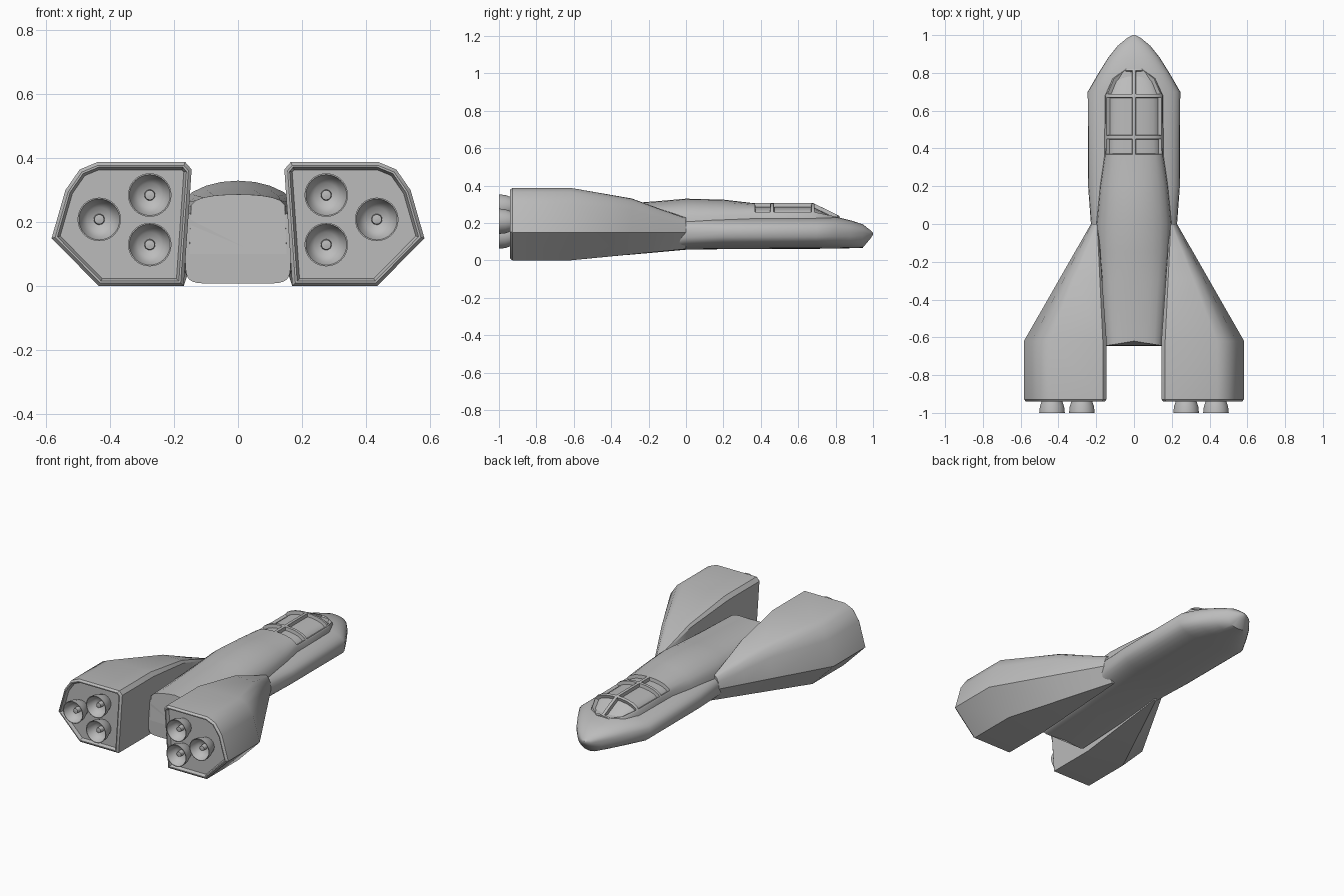
import bpy, bmesh, math
from mathutils import Vector

if "Cube" in bpy.data.objects:
    bpy.data.objects.remove(bpy.data.objects["Cube"])

grey = bpy.data.materials.new("hull_grey")
grey.diffuse_color = (0.5, 0.5, 0.5, 1)
grey.use_nodes = True
grey.node_tree.nodes["Principled BSDF"].inputs["Base Color"].default_value = grey.diffuse_color


def finish(bm, name):
    bmesh.ops.recalc_face_normals(bm, faces=bm.faces)
    me = bpy.data.meshes.new(name)
    bm.to_mesh(me)
    bm.free()
    me.materials.append(grey)
    ob = bpy.data.objects.new(name, me)
    bpy.context.collection.objects.link(ob)
    return ob


def loft(rings):
    """Skin closed rings of points and cap both ends."""
    bm = bmesh.new()
    vs = [[bm.verts.new(p) for p in r] for r in rings]
    n = len(rings[0])
    for a, b in zip(vs, vs[1:]):
        for i in range(n):
            j = (i + 1) % n
            bm.faces.new((a[i], a[j], b[j], b[i]))
    caps = [bm.faces.new(vs[0]), bm.faces.new(vs[-1])]
    bmesh.ops.recalc_face_normals(bm, faces=bm.faces)
    return bm, caps


def hull_ring(y, w, zb, zt, n, mid=0.15, dent=0.0):
    pts = []
    for i in range(32):
        a = 2 * math.pi * i / 32
        c, s = math.cos(a), math.sin(a)
        x = w * math.copysign(abs(c) ** (2 / n), c)
        h = (zt - mid) if s > 0 else (mid - zb)
        z = mid + h * math.copysign(abs(s) ** (2 / n), s)
        pts.append((x, y + dent * (1 - abs(x) / w), z))
    return pts


# Lower hull: y, half width, bottom, top, squareness
hull = [(-0.645, 0.165, 0.008, 0.235, 8), (-0.3, 0.185, 0.03, 0.235, 5),
        (0.0, 0.228, 0.057, 0.235, 2.8), (0.2, 0.243, 0.06, 0.235, 2.6),
        (0.7, 0.245, 0.062, 0.235, 2.6), (0.8, 0.187, 0.063, 0.234, 2.5),
        (0.88, 0.137, 0.065, 0.214, 2.4), (0.945, 0.085, 0.067, 0.193, 2.2),
        (0.985, 0.036, 0.115, 0.162, 2), (1.0, 0.006, 0.137, 0.147, 2)]
rings = [hull_ring(*h, mid=0.142 if h[0] > 0.98 else 0.15,
                   dent=0.025 if h[0] < -0.6 else 0) for h in hull]
bm, _ = loft(rings)
finish(bm, "hull")

# Upper spine and canopy: y, half width, base, top, arch exponent
spine = [(-0.645, 0.152, 0.1, 0.287, 0.15), (-0.3, 0.18, 0.15, 0.305, 0.45),
         (-0.15, 0.195, 0.18, 0.317, 0.75), (0.0, 0.2, 0.2, 0.33, 0.9),
         (0.2, 0.182, 0.2, 0.325, 0.85), (0.36, 0.158, 0.21, 0.306, 0.6),
         (0.46, 0.157, 0.21, 0.306, 0.6), (0.68, 0.155, 0.21, 0.306, 0.6),
         (0.77, 0.115, 0.21, 0.263, 0.6), (0.82, 0.05, 0.21, 0.237, 0.6)]
rings = []
for y, w, zb, zt, e in spine:
    dent = 0.025 if y < -0.6 else 0
    ring = []
    for i in range(13):
        a = math.pi * i / 12
        c = math.cos(a)
        ring.append((w * c, y + dent * (1 - abs(c)),
                     zb + (zt - zb) * max(math.sin(a), 0) ** e))
    rings.append(ring)
bm, _ = loft(rings)
# Recessed window panes, two per canopy bay
panes = []
for y0, y1 in ((0.36, 0.46), (0.46, 0.68), (0.68, 0.82)):
    for s in (-1, 1):
        panes.append([f for f in bm.faces
                      if y0 < f.calc_center_median().y < y1
                      and f.calc_center_median().x * s > 0.001
                      and len(f.verts) == 4 and f.normal.z > 0.05
                      and min(v.co.z for v in f.verts) > 0.2101])
for fs in panes:
    if fs:
        bmesh.ops.inset_region(bm, faces=fs, thickness=0.009, depth=0,
                               use_even_offset=True, use_boundary=True)
        bmesh.ops.inset_region(bm, faces=fs, thickness=0.003, depth=-0.02,
                               use_even_offset=True, use_boundary=True)
finish(bm, "canopy_spine")

# Engine pods: front section blends to rear section
front = [(.15, .06), (.165, .061), (.228, .15), (.222, .19),
         (.21, .215), (.2, .225), (.195, .228), (.19, .22)]
rear = [(.17, 0), (.435, 0), (.583, .15), (.54, .3),
        (.495, .365), (.44, .388), (.165, .388), (.145, .365)]


def pod_ring(s, y, t, lift):
    out = []
    for i, (f, r) in enumerate(zip(front, rear)):
        x = f[0] + (r[0] - f[0]) * t
        z = f[1] + (r[1] - f[1]) * t + (lift if i > 2 else 0)
        out.append((s * x, y, z))
    return out


# Engine bell outline: radius, y
bell = [(.04, -.9), (.055, -.94), (.064, -.965), (.068, -1.0), (.064, -1.0),
        (.054, -.97), (.038, -.952), (.017, -.945), (.015, -.975), (.0005, -.977)]


def nozzle(name, cx, cz):
    rings = [[(cx + r * math.cos(k * math.pi / 16), y,
               cz + r * math.sin(k * math.pi / 16)) for k in range(32)]
             for r, y in bell]
    bm, _ = loft(rings)
    finish(bm, name)


for s, side in ((-1, "left"), (1, "right")):
    bm, caps = loft([pod_ring(s, *q) for q in
                     ((0.0, 0, 0), (-0.14, .226, .012), (-0.29, .468, .028),
                      (-0.62, 1, 0), (-0.928, 1, 0))])
    # Chamfered rim and recessed rear plate
    end = caps[1]
    for th, d in ((0.01, 0.012), (0.006, 0), (0.008, -0.02)):
        bmesh.ops.inset_individual(bm, faces=[end], thickness=th, depth=d,
                                   use_even_offset=True)
    finish(bm, "engine_pod_" + side)
    for k, (cx, cz) in enumerate(((.276, .285), (.276, .13), (.434, .209))):
        nozzle(f"nozzle_{side}_{k + 1}", s * cx, cz)

# Smooth shading with crisp edges
for ob in bpy.context.scene.objects:
    ob.select_set(True)
    bpy.context.view_layer.objects.active = ob
bpy.ops.object.shade_smooth_by_angle(angle=math.radians(35))
